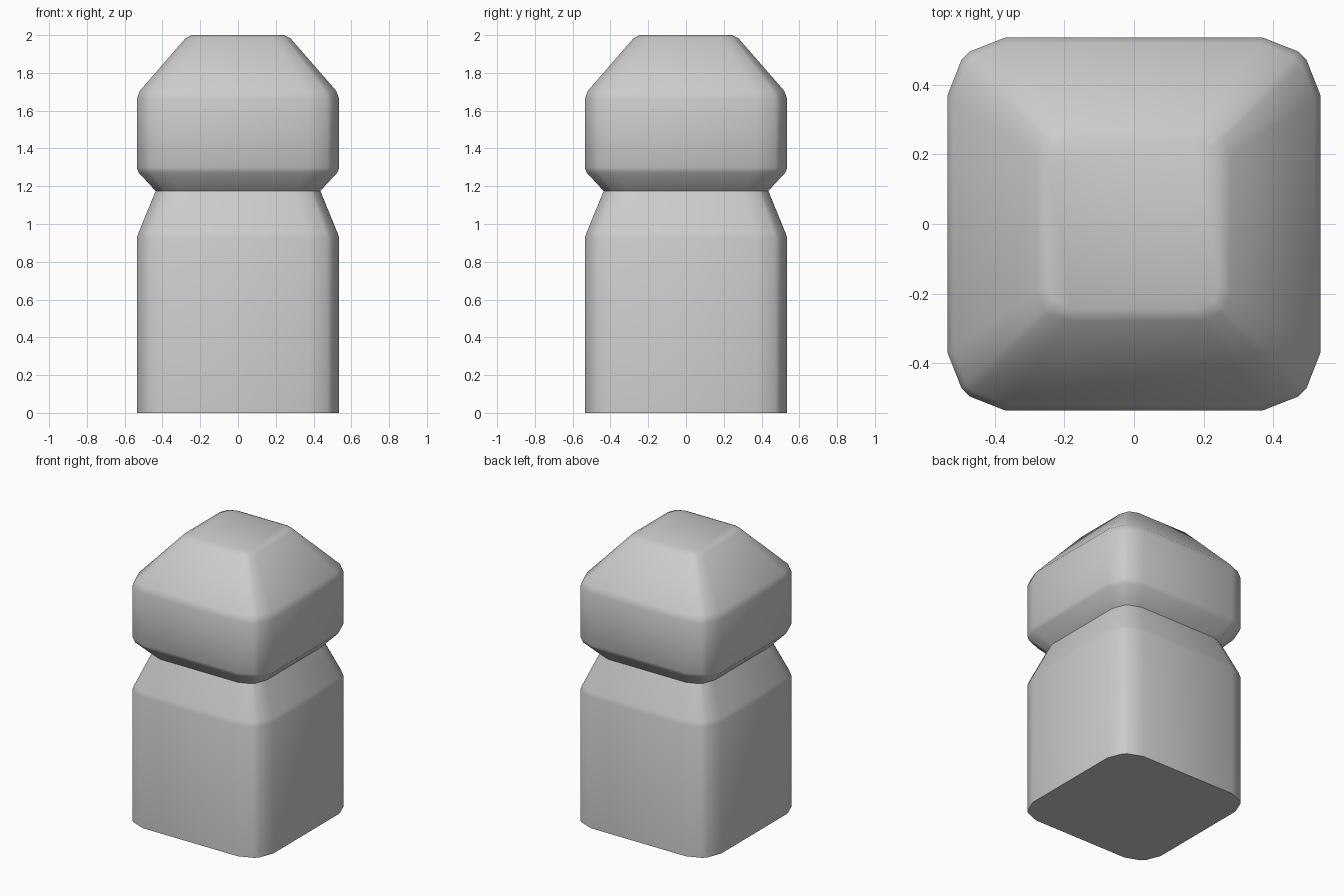
import bpy, bmesh, math

if "Cube" in bpy.data.objects:
    bpy.data.objects.remove(bpy.data.objects["Cube"])

# Rounded-square section for half width h; c scales the corner rounding
CORNER = [(0.0, 0.165), (0.04, 0.063), (0.063, 0.04), (0.165, 0.0)]


def section(h, c):
    pts = []
    for k in range(4):
        a = k * math.pi / 2
        for dx, dy in CORNER:
            x, y = h - dx * c, h - (dy * c)
            pts.append((x * math.cos(a) - y * math.sin(a),
                        x * math.sin(a) + y * math.cos(a)))
    return pts


def stack(name, profile, cap_bottom, cap_top):
    bm = bmesh.new()
    rings = [[bm.verts.new((x, y, z)) for x, y in section(h, c)]
             for h, c, z in profile]
    n = len(rings[0])
    for lo, hi in zip(rings, rings[1:]):
        for i in range(n):
            j = (i + 1) % n
            bm.faces.new((lo[i], lo[j], hi[j], hi[i]))
    if cap_bottom:
        bm.faces.new(rings[0][::-1])
    if cap_top:
        bm.faces.new(rings[-1])
    me = bpy.data.meshes.new(name)
    bm.to_mesh(me)
    bm.free()
    ob = bpy.data.objects.new(name, me)
    bpy.context.collection.objects.link(ob)
    bpy.ops.object.select_all(action='DESELECT')
    ob.select_set(True)
    bpy.context.view_layer.objects.active = ob
    bpy.ops.object.shade_smooth_by_angle(angle=math.radians(65))
    return ob


# Body: straight shaft with a shoulder tapering to the neck
stack("body", [(0.536, 1, 0), (0.536, 1, 0.925), (0.526, 0.97, 0.955),
               (0.436, 0.8, 1.175)], True, False)

# Head: flares out of the neck, then slopes to a flat top
stack("head", [(0.436, 0.8, 1.175), (0.526, 0.97, 1.272), (0.536, 1, 1.298),
               (0.536, 1, 1.66), (0.520, 0.95, 1.705),
               (0.278, 0.5, 1.983), (0.245, 0.42, 2.0)], False, True)
